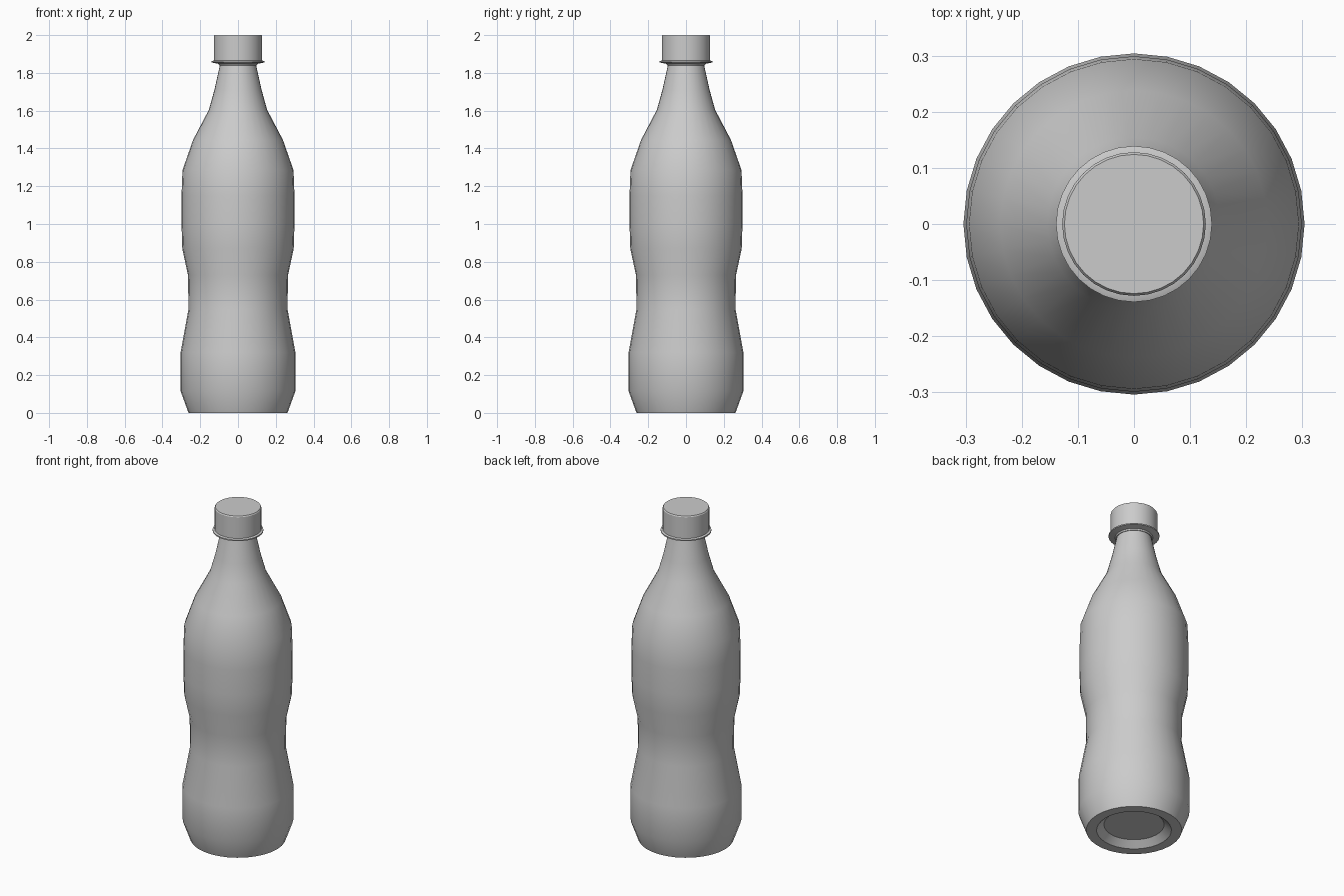
import bpy, bmesh
from math import cos, sin, tau, radians

cube = bpy.data.objects.get("Cube")
if cube:
    bpy.data.objects.remove(cube, do_unlink=True)

SIDES = 32

grey = bpy.data.materials.new("plain grey")
grey.use_nodes = True
colour = (0.6, 0.6, 0.6, 1)
grey.diffuse_color = colour
grey.node_tree.nodes["Principled BSDF"].inputs["Base Color"].default_value = colour


def lathe(name, profile, angle):
    """Spin a (radius, height) profile listed from bottom to top and cap its ends."""
    bm = bmesh.new()
    rings = [[bm.verts.new((r * cos(tau * i / SIDES), r * sin(tau * i / SIDES), z))
              for i in range(SIDES)] for r, z in profile]
    for low, high in zip(rings, rings[1:]):
        for i in range(SIDES):
            j = (i + 1) % SIDES
            bm.faces.new((low[i], low[j], high[j], high[i]))
    bm.faces.new(rings[0][::-1])
    bm.faces.new(rings[-1])
    mesh = bpy.data.meshes.new(name)
    bm.to_mesh(mesh)
    bm.free()
    mesh.materials.append(grey)
    obj = bpy.data.objects.new(name, mesh)
    bpy.context.collection.objects.link(obj)
    bpy.ops.object.select_all(action="DESELECT")
    obj.select_set(True)
    bpy.context.view_layer.objects.active = obj
    bpy.ops.object.shade_smooth_by_angle(angle=radians(angle))
    return obj


# Bottle body, from the dished base up to the neck
lathe("bottle_body", [
    (0.165, 0.035), (0.205, 0.0), (0.262, 0.0), (0.304, 0.115), (0.304, 0.32),
    (0.262, 0.55), (0.265, 0.73), (0.295, 0.87), (0.299, 1.0), (0.299, 1.15),
    (0.294, 1.285), (0.238, 1.445), (0.154, 1.605), (0.125, 1.71), (0.095, 1.845),
], 35)

# Neck collar with a small step beneath its flange
lathe("neck_collar", [
    (0.1, 1.84), (0.104, 1.848), (0.139, 1.855), (0.139, 1.862), (0.128, 1.866),
], 30)

# Screw cap with a narrow bevelled top edge
lathe("screw_cap", [(0.128, 1.862), (0.128, 1.994), (0.124, 2.0)], 30)
